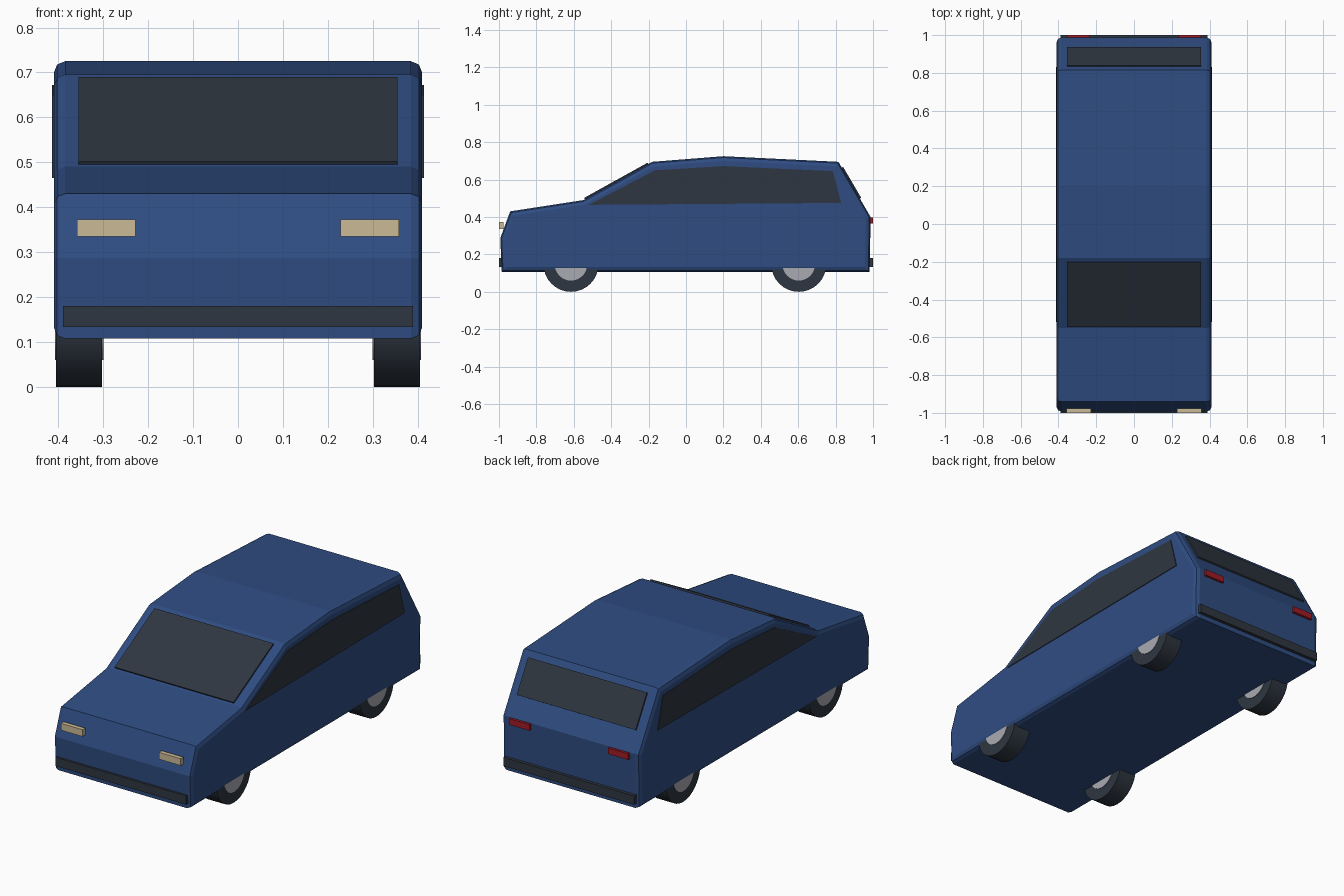
import bpy, bmesh, math
from mathutils import Vector

if "Cube" in bpy.data.objects:
    bpy.data.objects.remove(bpy.data.objects["Cube"])


def material(name, rgb):
    m = bpy.data.materials.new(name)
    m.diffuse_color = (*rgb, 1)
    m.use_nodes = True
    m.node_tree.nodes["Principled BSDF"].inputs["Base Color"].default_value = m.diffuse_color
    return m


BLUE = material("blue paint", (0.028, 0.073, 0.222))
DARK = material("dark glass and rubber", (0.028, 0.037, 0.052))
CREAM = material("headlight cream", (0.60, 0.49, 0.30))
RED = material("tail light red", (0.36, 0.011, 0.019))
SILVER = material("hub silver", (0.40, 0.40, 0.45))


def finish(name, bm, mat):
    bmesh.ops.recalc_face_normals(bm, faces=bm.faces)
    me = bpy.data.meshes.new(name)
    bm.to_mesh(me)
    bm.free()
    me.materials.append(mat)
    ob = bpy.data.objects.new(name, me)
    bpy.context.collection.objects.link(ob)
    return ob


def prism(name, profile, x0, x1, mat, bevel=0):
    """Extrude a (y, z) profile from x0 to x1, optionally rounding the two side rims."""
    bm = bmesh.new()
    a = [bm.verts.new((x0, y, z)) for y, z in profile]
    b = [bm.verts.new((x1, y, z)) for y, z in profile]
    caps = [bm.faces.new(a), bm.faces.new(b[::-1])]
    n = len(a)
    for i in range(n):
        j = (i + 1) % n
        bm.faces.new((a[j], a[i], b[i], b[j]))
    bmesh.ops.recalc_face_normals(bm, faces=bm.faces)
    if bevel:
        rims = [e for c in caps for e in c.edges]
        bmesh.ops.bevel(bm, geom=rims, offset=bevel, segments=2,
                        profile=0.5, affect='EDGES')
    return finish(name, bm, mat)


def box(name, x, y, z, mat):
    return prism(name, [(y[0], z[0]), (y[1], z[0]), (y[1], z[1]), (y[0], z[1])],
                 x[0], x[1], mat)


def slab(name, p, q, half_width, mat, t=0.008):
    """Thin plate lying on the sloped line p-q, raised outwards by t."""
    p, q = Vector(p), Vector(q)
    d = (q - p).normalized()
    n = Vector((-d.y, d.x)) * t
    return prism(name, [p, q, q + n, p + n], -half_width, half_width, mat)


def cylinder(name, radius, x0, x1, y, z, mat):
    bm = bmesh.new()
    bmesh.ops.create_cone(bm, cap_ends=True, segments=32, radius1=radius,
                          radius2=radius, depth=x1 - x0)
    for v in bm.verts:
        v.co = Vector((v.co.z + (x0 + x1) / 2, v.co.x + y, v.co.y + z))
    ob = finish(name, bm, mat)
    for f in ob.data.polygons:
        f.use_smooth = abs(f.normal.x) < 0.5
    for e in ob.data.edges:
        i, k = (ob.data.vertices[v].co.x for v in e.vertices)
        e.use_edge_sharp = abs(i - k) < 1e-4
    return ob


# body shell
prism("body", [(-0.985, 0.107), (-0.993, 0.287), (-0.94, 0.43), (-0.55, 0.49),
               (-0.18, 0.695), (0.20, 0.725), (0.815, 0.695), (0.987, 0.40),
               (0.982, 0.107)], -0.41, 0.41, BLUE, bevel=0.025)

# front and rear glass
slab("windscreen", (-0.541, 0.495), (-0.201, 0.6834), 0.355, DARK)
slab("rear_window", (0.833, 0.664), (0.930, 0.498), 0.355, DARK)

# bumpers
box("front_bumper", (-0.39, 0.39), (-1.0, -0.98), (0.133, 0.18), DARK)
box("rear_bumper", (-0.39, 0.39), (0.975, 1.0), (0.133, 0.18), DARK)

# parts mirrored left and right
side_glass = [(-0.52, 0.465), (-0.165, 0.65), (0.20, 0.672), (0.785, 0.645),
              (0.83, 0.475)]
for side, s in (("left", -1), ("right", 1)):
    def span(a, b):
        return tuple(sorted((s * a, s * b)))

    prism(side + "_side_window", side_glass, *span(0.406, 0.414), DARK)
    box(side + "_headlight", span(0.228, 0.358), (-1.0, -0.976), (0.335, 0.372), CREAM)
    box(side + "_tail_light", span(0.235, 0.355), (0.98, 1.0), (0.365, 0.398), RED)
    for end, y in (("front", -0.615), ("rear", 0.603)):
        cylinder(f"{end}_{side}_tyre", 0.147, *span(0.303, 0.405), y, 0.147, DARK)
        cylinder(f"{end}_{side}_hub", 0.087, *span(0.300, 0.408), y, 0.147, SILVER)
